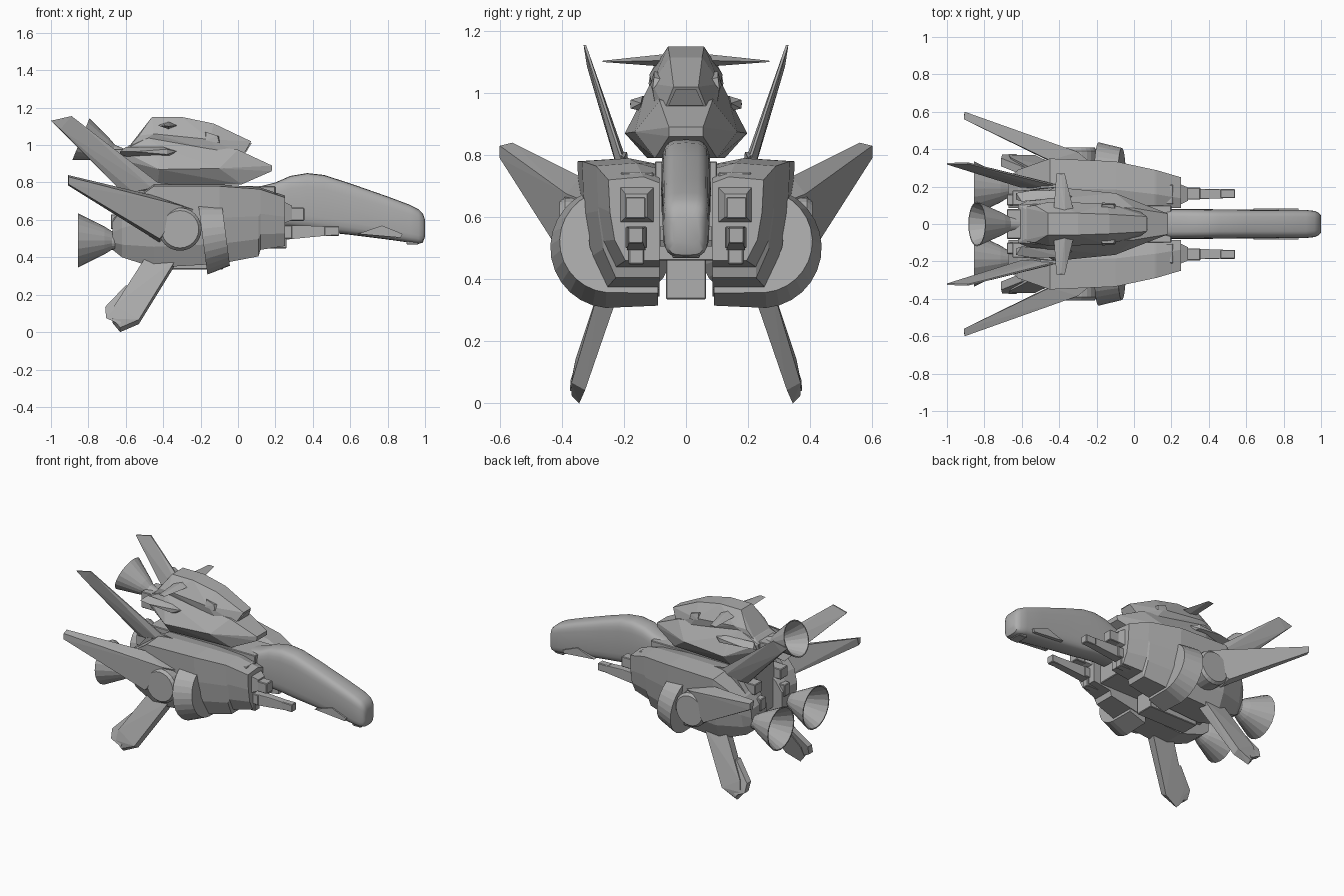
import bpy, bmesh, math
from mathutils import Vector

cube = bpy.data.objects.get("Cube")
if cube:
    bpy.data.objects.remove(cube, do_unlink=True)

grey = bpy.data.materials.new("hull_grey")
grey.use_nodes = True
grey.diffuse_color = (0.42, 0.42, 0.42, 1)
grey.node_tree.nodes["Principled BSDF"].inputs["Base Color"].default_value = (0.42, 0.42, 0.42, 1)


def finish(name, bm, mirror=False, smooth=None, bevel=0):
    bmesh.ops.recalc_face_normals(bm, faces=bm.faces)
    mesh = bpy.data.meshes.new(name)
    bm.to_mesh(mesh)
    bm.free()
    mesh.materials.append(grey)
    ob = bpy.data.objects.new(name, mesh)
    bpy.context.collection.objects.link(ob)
    if bevel:
        mod = ob.modifiers.new("Bevel", "BEVEL")
        mod.width, mod.segments = bevel, 1
    if mirror:
        mod = ob.modifiers.new("Mirror", "MIRROR")
        mod.use_axis = (False, True, False)
    if smooth:
        bpy.ops.object.select_all(action="DESELECT")
        ob.select_set(True)
        bpy.context.view_layer.objects.active = ob
        bpy.ops.object.shade_smooth_by_angle(angle=math.radians(smooth))
    return ob


def hull(name, pts, mirror=True, both=False):
    """Faceted solid around a few corner points; both adds the -y twins."""
    bm = bmesh.new()
    if both:
        pts = pts + [(x, -y, z) for x, y, z in pts]
    for p in pts:
        bm.verts.new(p)
    res = bmesh.ops.convex_hull(bm, input=bm.verts)
    bmesh.ops.delete(bm, geom=[v for v in res["geom_interior"] if isinstance(v, bmesh.types.BMVert)], context="VERTS")
    bmesh.ops.dissolve_limit(bm, angle_limit=0.03, verts=bm.verts, edges=bm.edges)
    return finish(name, bm, mirror)


def loft(name, rings, mirror=False, smooth=None, bevel=0):
    bm = bmesh.new()
    rows = [[bm.verts.new(p) for p in ring] for ring in rings]
    n = len(rows[0])
    for a, b in zip(rows, rows[1:]):
        for i in range(n):
            j = (i + 1) % n
            bm.faces.new((a[i], a[j], b[j], b[i]))
    bm.faces.new(rows[0])
    bm.faces.new(rows[-1])
    return finish(name, bm, mirror, smooth, bevel)


def box(name, x, y, z, mirror=True, bevel=0.004):
    ring = lambda px: [(px, y[0], z[0]), (px, y[1], z[0]), (px, y[1], z[1]), (px, y[0], z[1])]
    return loft(name, [ring(x[0]), ring(x[1])], mirror, None, bevel)


def lathe(name, centre, direction, profile, mirror=True, sides=20):
    """Turned part: profile of (radius, distance) along a direction."""
    q = Vector(direction).to_track_quat("Z", "Y")
    turn = [2 * math.pi * i / sides for i in range(sides)]
    rings = [[Vector(centre) + q @ Vector((r * math.cos(a), r * math.sin(a), d)) for a in turn]
             for r, d in profile]
    return loft(name, rings, mirror)


# Long drooping nose with a rounded-rectangle section
def rounded(x, top, low, w):
    ring = []
    for i in range(24):
        a = 2 * math.pi * i / 24
        c, s = math.cos(a), math.sin(a)
        k = 0.5
        ring.append((x, w * math.copysign(abs(c) ** k, c),
                     (top + low) / 2 + (top - low) / 2 * math.copysign(abs(s) ** k, s)))
    return ring


nose = [(0.08, .77, .55, .08), (.2, .80, .56, .08), (.28, .835, .56, .08), (.37, .85, .55, .08),
        (.46, .84, .535, .078), (.6, .795, .52, .077), (.8, .725, .495, .076), (.92, .68, .478, .075),
        (.965, .657, .472, .07), (.988, .635, .478, .06), (1.0, .60, .51, .045)]
loft("nose", [rounded(*s) for s in nose], smooth=40)
hull("nose_side_panel", [(x, y, z) for x, z in ((.64, .525), (.77, .57), (.88, .525), (.87, .505))
                         for y in (.06, .084)])
box("nose_chin", (.9, .965), (-.045, .045), (.468, .5), False)


# Twin main hulls
def hull_ring(x, w, t, b):
    h = t - b
    return [(x, .085, t - .02), (x, w * .55, t), (x, w, t - .01), (x, w * .98, b + h * .58),
            (x, w * .92, b + h * .25), (x, w * .78, b), (x, .085, b)]


loft("main_hull", [hull_ring(*s) for s in ((-.67, .25, .60, .44), (-.62, .29, .67, .40), (-.45, .35, .79, .345),
                                           (-.1, .335, .79, .365), (.11, .29, .775, .405), (.12, .288, .773, .44),
                                           (.25, .25, .73, .46))], True)
box("centre_spine", (-.6, .2), (-.1, .1), (.46, .78), False)
box("ventral_keel", (-.45, -.08), (-.065, .065), (.335, .47), False)
box("top_hatch", (.1, .21), (.105, .21), (.7, .745))
hull("front_block", [(.24, y, z) for y in (.1, .215) for z in (.58, .70)]
     + [(.29, y, z) for y in (.125, .195) for z in (.6, .675)])
box("front_sensor", (.25, .355), (.13, .195), (.595, .665))

# Nose guns
box("gun_mount", (.2, .29), (.125, .195), (.5, .57))
hull("gun_barrel", [(.26, y, z) for y in (.13, .19) for z in (.495, .57)]
     + [(.36, y, z) for y in (.138, .186) for z in (.505, .57)]
     + [(.54, y, z) for y in (.14, .184) for z in (.522, .562)])
box("gun_muzzle", (.46, .54), (.138, .186), (.515, .567))
box("gun_foot", (.12, .26), (.135, .185), (.448, .51))


# Curved armour band hugging each hull, narrowing towards the front
def band_ring(outer, inner, pull):
    lean = lambda p: -.15 + (.69 - p.y) * .13
    at = lambda p, s: (lean(p) + s * .062, p.x, p.y + s * .01)
    front = outer + (inner - outer).normalized() * pull
    return [at(outer, -1), at(front, 1), at(inner, 1), at(inner, -1)]


arc, c = [], Vector((.242, .512))
for i in range(13):
    a = math.radians(65 - i * 12.5)
    d = Vector((math.cos(a), math.sin(a)))
    arc.append(band_ring(c + d * .195, c + d * .07, .03))
arc.append(band_ring(Vector((.09, .325)), Vector((.09, .44)), .02))
loft("armour_band", arc, True)

# Side pivots and swept wings
lathe("wing_pivot", (-.31, .28, .55), (0, 1, 0), [(.115, 0), (.115, .11), (.1, .128)], sides=24)
hull("wing", [(-.91, .56, .84), (-.905, .6, .83), (-.905, .6, .79), (-.91, .575, .785),
              (-.22, .32, .65), (-.3, .385, .675), (-.42, .415, .5), (-.42, .32, .48), (-.45, .34, .73)])

# Tall tail fins, broad at the foot
hull("tail_fin", [(x, y + s, z) for x, y, z in ((-1.0, .322, 1.13), (-.89, .326, 1.155), (-.81, .305, 1.09),
                                               (-.39, .2, .77), (-.61, .2, .74), (-.95, .315, 1.085))
                  for s in (-.004, .004)] + [(-.46, .187, .77), (-.46, .224, .77), (-.56, .22, .75)])
hull("tail_fin_root", [(-.35, .2, .79), (-.62, .17, .66), (-.62, .22, .66), (-.5, .19, .81), (-.5, .222, .81)])

# Splayed lower fins
hull("lower_fin", [(x, y + s * w, z + s * .012) for x, y, z, w in (
    (-.5, .243, .38, .03), (-.33, .243, .38, .03), (-.63, .356, .012, .012), (-.53, .347, .055, .022),
    (-.67, .35, .06, .02), (-.66, .33, .13, .026)) for s in (-1, 1)])
hull("lower_fin_heel", [(x, y + s, z) for x, y, z in ((-.71, .33, .135), (-.705, .35, .075), (-.63, .352, .04),
                                                     (-.6, .286, .25), (-.55, .286, .24)) for s in (-.022, .022)])

# Upper pod, canopy and fittings
hull("upper_pod", [(.183, .055, .89), (.18, .055, .86), (.02, .1, .79), (-.43, .125, .79), (-.42, .197, .87),
                   (-.1, .165, .875), (-.42, .135, .99), (0, .085, .975), (-.62, .1, .97), (-.62, .09, .92),
                   (-.58, .08, 1.0), (-.48, .11, 1.04)], False, True)
hull("canopy", [(.07, .04, 1.02), (.03, .068, .95), (-.13, .052, 1.115), (-.3, .058, 1.15), (-.46, .058, 1.15),
                (-.53, .1, 1.05), (-.6, .09, .97), (-.15, .11, 1.03), (-.45, .118, 1.06), (-.1, .1, .96)], False, True)
hull("canopy_window", [(.074, .033, 1.012), (.042, .057, .96), (.06, .025, 1.01), (.03, .045, .96)], False, True)
hull("canopy_side_light", [(-.18, .08, 1.065), (-.1, .08, 1.045), (-.1, .108, 1.01), (-.17, .115, 1.025),
                           (-.17, .103, 1.07), (-.11, .103, 1.05)])
hull("canard", [(-.43, .06, 1.105), (-.32, .06, 1.105), (-.37, .07, 1.125), (-.37, .07, 1.085),
                (-.415, .27, 1.1), (-.37, .27, 1.1), (-.39, .268, 1.104)])
hull("side_pod", [(-.63, .13, .95), (-.63, .165, .965), (-.4, .14, .99), (-.38, .178, .978), (-.38, .178, .95),
                  (-.33, .145, .967), (-.36, .145, .942), (-.6, .12, .94), (-.6, .12, .99), (-.55, .18, .965)])
box("upper_rear_block", (-.68, -.52), (-.08, .08), (.87, .98), False)
box("rear_vent_upper", (-.65, -.5), (.1, .18), (.66, .73))
box("rear_vent_lower", (-.68, -.6), (.1, .16), (.55, .63))

# Open engine bells
bell = [(.05, -.04), (.05, .02), (.075, .06), (.145, .2), (.137, .2), (.065, .07), (.03, .03)]
lathe("lower_engine", (-.655, .19, .49), (-1, 0, 0), bell)
lathe("upper_engine", (-.655, 0, .955), (-.92, 0, .38), [(r * .83, d) for r, d in bell], False)
